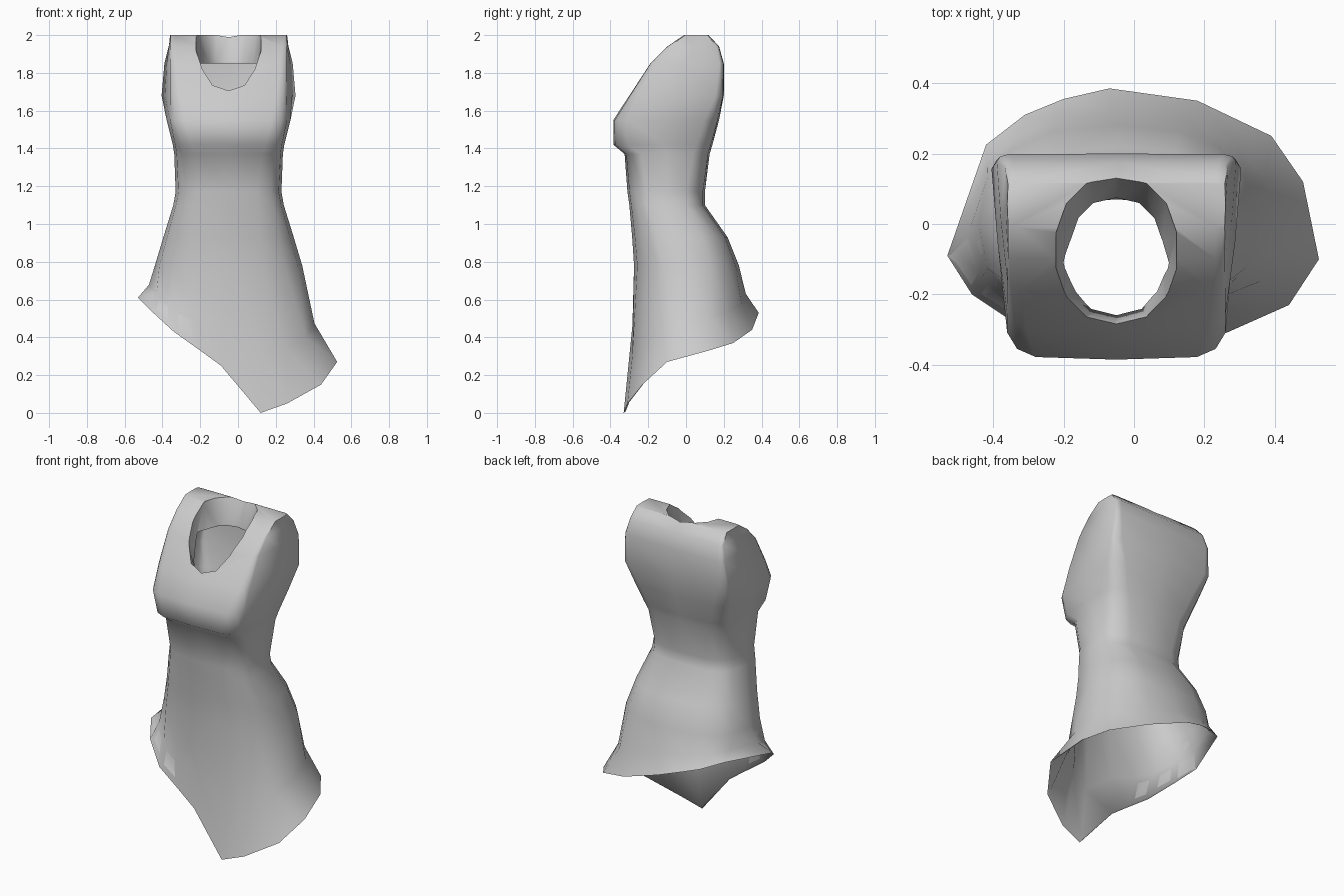
import bpy, bmesh, math

if "Cube" in bpy.data.objects:
    bpy.data.objects.remove(bpy.data.objects["Cube"])

N = 16          # points around each ring
CX = -0.05      # torso centre line


def signed_pow(v, e):
    return math.copysign(abs(v) ** e, v)


def ring(z, wf, wb, yf, yb, p, inset=0.0):
    """Rounded-box cross-section, with separate front and back half widths."""
    yf, yb = yf + inset, yb - inset
    pts = []
    for k in range(N):
        a = -math.pi / 2 + 2 * math.pi * k / N
        u, v = signed_pow(math.cos(a), 2 / p), signed_pow(math.sin(a), 2 / p)
        w = wf + (wb - wf) * (v + 1) / 2 - inset
        pts.append((CX + w * u, (yf + yb) / 2 + (yb - yf) / 2 * v, z))
    return pts


def blend(a, b, txy, tz):
    return [(p[0] + (q[0] - p[0]) * txy, p[1] + (q[1] - p[1]) * txy,
             p[2] + (q[2] - p[2]) * tz) for p, q in zip(a, b)]


def loft(name, rings):
    """Closed solid through a list of rings, capped at both ends."""
    bm = bmesh.new()
    loops = [[bm.verts.new(p) for p in r] for r in rings]
    for a, b in zip(loops, loops[1:]):
        for k in range(len(a)):
            j = (k + 1) % len(a)
            bm.faces.new((a[k], a[j], b[j], b[k]))
    bm.faces.new(loops[0])
    bm.faces.new(loops[-1])
    bmesh.ops.recalc_face_normals(bm, faces=bm.faces)
    me = bpy.data.meshes.new(name)
    bm.to_mesh(me)
    bm.free()
    ob = bpy.data.objects.new(name, me)
    bpy.context.collection.objects.link(ob)
    return ob


# Torso sections: height, front half width, back half width, front y, back y,
# squareness, wall thickness
sections = [
    (2.0, .31, .31, -.01, .12, 20, .08),
    (1.94, .31, .32, -.1, .175, 20, .08),
    (1.85, .31, .345, -.19, .2, 16, .08),
    (1.68, .31, .365, -.3, .2, 10, .08),
    (1.55, .315, .34, -.385, .175, 6, .08),
    (1.42, .29, .3, -.385, .14, 5, .06),
    (1.37, .285, .29, -.325, .125, 4, .04),
    (1.17, .28, .28, -.31, .1, 3, .03),
    (1.1, .295, .29, -.3, .1, 3, .03),
    (.93, .345, .345, -.285, .22, 2.7, .02),
    (.78, .39, .39, -.275, .28, 2.5, .01),
]

# Slanted hem, starting at the front centre and going round by +x
hem = [(-.09, -.3, .25), (.12, -.33, 0), (.26, -.31, .05), (.44, -.23, .15),
       (.525, -.1, .27), (.48, .12, .33), (.39, .25, .37), (.18, .35, .44),
       (-.07, .385, .53), (-.2, .355, .57), (-.31, .31, .6), (-.42, .225, .64),
       (-.53, -.09, .61), (-.46, -.2, .54), (-.34, -.28, .43), (-.2, -.29, .33)]
hem_inner = [(x * .98, y * .97, z + .006) for x, y, z in hem]

outer = [ring(*s[:6]) for s in sections]
inner = [ring(*s) for s in sections[2:]]
outer += [blend(outer[-1], hem, .35, .6), hem]
inner += [blend(inner[-1], hem_inner, .35, .6), hem_inner]

# The inner wall runs back up from the hem, making one hollow solid
garment = loft("sleeveless_dress", outer + inner[::-1])


# Neck opening: a cutter that follows the shoulder slope and narrows inward
def shoulder_height(y):
    for (y0, z0), (y1, z1) in zip(slope, slope[1:]):
        if y <= y1:
            return z0 + (z1 - z0) * (y - y0) / (y1 - y0)
    return slope[-1][1]


slope = [(-.4, 1.52), (-.285, 1.70), (-.19, 1.85), (-.01, 1.99), (.2, 1.99)]


def neck_ring(scale, drop, shift):
    pts = []
    for k in range(14):
        a = -math.pi / 2 + 2 * math.pi * k / 14
        x, y = .175 * signed_pow(math.cos(a), .85), .21 * signed_pow(math.sin(a), .95)
        z = shoulder_height(y - .075)
        pts.append((CX + x * scale, y * scale - .075 + shift, z - drop))
    return pts


cutter = loft("neck_cutter", [neck_ring(1, -.4, 0), neck_ring(1, -.01, 0),
                              neck_ring(.76, .13, -.01), neck_ring(.76, .3, -.01)])
cutter.hide_render = True

cut = garment.modifiers.new("neck_opening", 'BOOLEAN')
cut.operation, cut.solver, cut.object = 'DIFFERENCE', 'EXACT', cutter
bpy.context.view_layer.objects.active = garment
garment.select_set(True)
bpy.ops.object.modifier_apply(modifier=cut.name)
bpy.data.objects.remove(cutter)

# Cloth colour and smooth shading with crisp armholes and neckline
mat = bpy.data.materials.new("light_grey_cloth")
mat.use_nodes = True
grey = (.6, .6, .6, 1)
mat.diffuse_color = grey
mat.node_tree.nodes["Principled BSDF"].inputs["Base Color"].default_value = grey
garment.data.materials.clear()
garment.data.materials.append(mat)
for poly in garment.data.polygons:
    poly.material_index = 0
bpy.ops.object.shade_smooth_by_angle(angle=math.radians(55))
